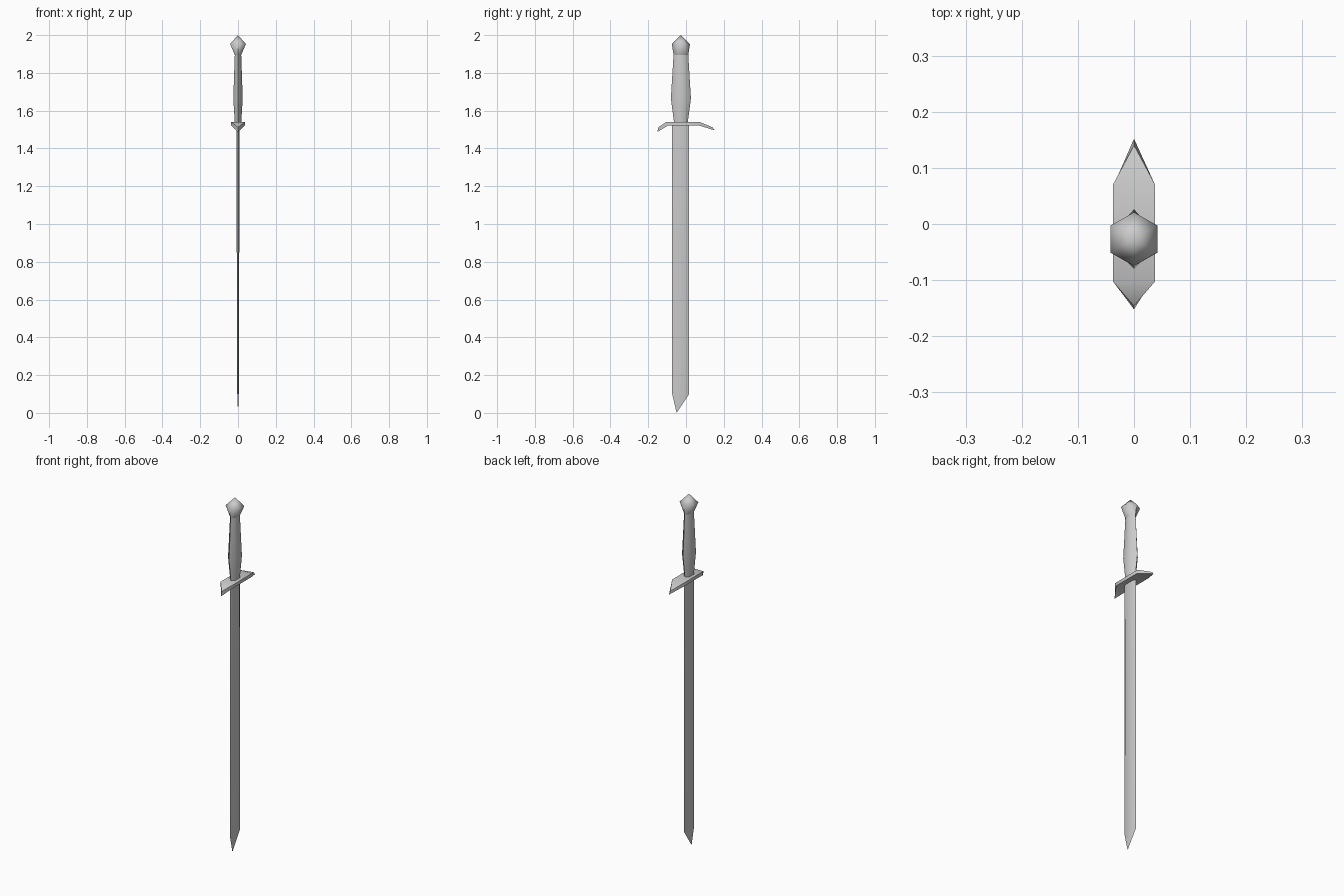
import bpy, bmesh, math

if "Cube" in bpy.data.objects:
    bpy.data.objects.remove(bpy.data.objects["Cube"])

CY = -0.027  # y of the sword's long axis


def loft(name, rings, angle):
    """Skin a series of equal-length point rings and cap both ends."""
    bm = bmesh.new()
    rows = [[bm.verts.new(p) for p in ring] for ring in rings]
    n = len(rings[0])
    for a, b in zip(rows, rows[1:]):
        for i in range(n):
            j = (i + 1) % n
            bm.faces.new((a[i], a[j], b[j], b[i]))
    bm.faces.new(rows[0])
    bm.faces.new(rows[-1])
    bmesh.ops.remove_doubles(bm, verts=bm.verts, dist=0.0002)
    bmesh.ops.recalc_face_normals(bm, faces=bm.faces)
    mesh = bpy.data.meshes.new(name)
    bm.to_mesh(mesh)
    bm.free()
    obj = bpy.data.objects.new(name, mesh)
    bpy.context.collection.objects.link(obj)
    bpy.ops.object.select_all(action='DESELECT')
    obj.select_set(True)
    bpy.context.view_layer.objects.active = obj
    bpy.ops.object.shade_smooth_by_angle(angle=math.radians(angle))
    return obj


def hexagon(z, half_x, half_y):
    """Stretched hexagon with points facing front and back."""
    return [(half_x / 0.866 * math.sin(i * math.pi / 3),
             CY + half_y * math.cos(i * math.pi / 3), z) for i in range(6)]


def blade_ring(z, half_t, y0, y1, bevel0, bevel1):
    """Flat blade section with a bevelled cutting edge on each side."""
    a, b = y0 + bevel0, y1 - bevel1
    return [(0, y0, z), (half_t, a, z), (half_t, b, z),
            (0, y1, z), (-half_t, b, z), (-half_t, a, z)]


# Blade, thinning toward an off-centre tip
loft("blade", [
    blade_ring(1.53, 0.009, -0.073, 0.017, 0.012, 0.018),
    blade_ring(0.10, 0.004, -0.073, 0.017, 0.012, 0.018),
    blade_ring(0.0, 0.0, -0.05, -0.05, 0, 0),
], 50)

# Cross guard: thin bar with pointed, drooping ends
# (half width, top y, top z, bottom y, bottom z)
guard = [
    (0.0, -0.146, 1.512, -0.152, 1.487),
    (0.037, -0.103, 1.541, -0.094, 1.522),
    (0.037, 0.071, 1.541, 0.067, 1.522),
    (0.0, 0.140, 1.512, 0.152, 1.496),
]
loft("cross_guard", [
    [(-w, ty, tz), (w, ty, tz), (w, by, bz), (-w, by, bz)]
    for w, ty, tz, by, bz in guard
], 45)

# Grip: six-sided, swelling toward the guard
loft("grip", [hexagon(*r) for r in [
    (1.535, 0.017, 0.036), (1.665, 0.025, 0.053), (1.895, 0.017, 0.039)]], 65)

# Pommel: faceted gem shape
loft("pommel", [hexagon(*r) for r in [
    (1.895, 0.017, 0.039), (1.953, 0.042, 0.048), (2.0, 0.0, 0.0)]], 65)
